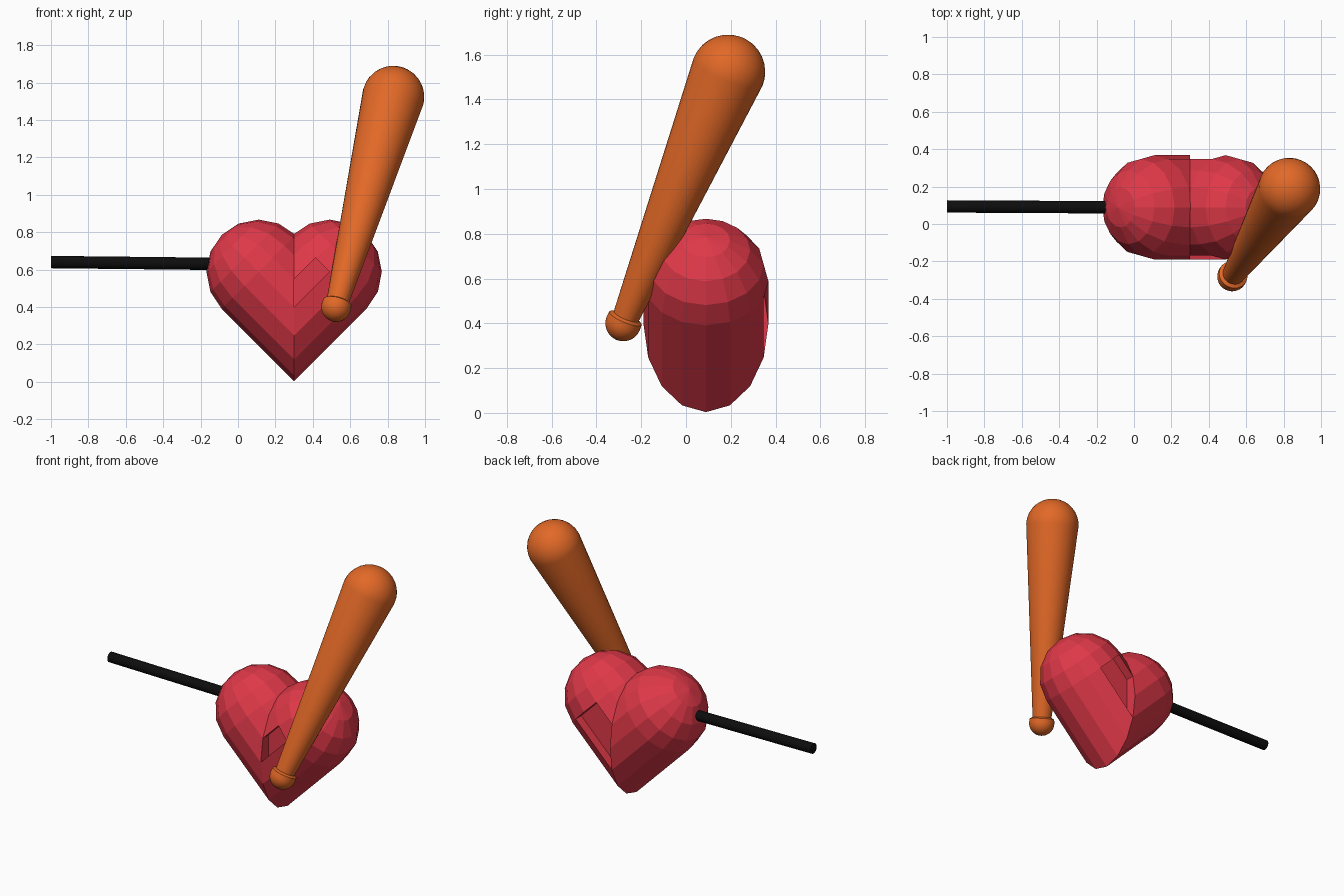
import bpy, bmesh, math
from mathutils import Vector

if "Cube" in bpy.data.objects:
    bpy.data.objects.remove(bpy.data.objects["Cube"])

def material(name, color):
    m = bpy.data.materials.new(name)
    m.diffuse_color = (*color, 1)
    m.use_nodes = True
    m.node_tree.nodes["Principled BSDF"].inputs["Base Color"].default_value = m.diffuse_color
    return m

RED = material("heart red", (0.74, 0.04, 0.065))
ORANGE = material("bat orange", (0.76, 0.14, 0.02))
BLACK = material("rod black", (0.004, 0.004, 0.004))

def finish(bm, name, mat, smooth=False):
    bmesh.ops.recalc_face_normals(bm, faces=bm.faces)
    me = bpy.data.meshes.new(name)
    bm.to_mesh(me)
    bm.free()
    ob = bpy.data.objects.new(name, me)
    bpy.context.collection.objects.link(ob)
    me.materials.append(mat)
    if smooth:
        bpy.ops.object.select_all(action='DESELECT')
        ob.select_set(True)
        bpy.context.view_layer.objects.active = ob
        bpy.ops.object.shade_smooth_by_angle(angle=math.radians(40))
    return ob

def revolve(name, start, end, profile, segs, mat):
    """Revolve (distance, radius) points around the line start-end."""
    start, end = Vector(start), Vector(end)
    axis = (end - start).normalized()
    turn = Vector((0, 0, 1)).rotation_difference(axis)
    bm = bmesh.new()
    rings = []
    for d, r in profile:
        if r < 1e-5:
            rings.append([bm.verts.new(start + axis * d)])
            continue
        rings.append([bm.verts.new(start + turn @ Vector((
            r * math.cos(2 * math.pi * i / segs),
            r * math.sin(2 * math.pi * i / segs), d))) for i in range(segs)])
    for a, b in zip(rings, rings[1:]):
        for i in range(segs):
            j = (i + 1) % segs
            quad = [a[i % len(a)], a[j % len(a)], b[j % len(b)], b[i % len(b)]]
            bm.faces.new(list(dict.fromkeys(quad)))
    return finish(bm, name, mat, True)

# Heart: two slanted round-ended tubes meeting on a mitre plane
CX, CY, R, N = 0.30, 0.089, 0.279, 16
Z_MITRE, SHIFT = 0.398, 0.19
H = math.sqrt(0.5)

def heart_half(bm, side, dents):
    def point(u, v, a):
        # u: along tube from dome centre, v: ring radius, a: angle from the front
        p = v * math.sin(a)
        return Vector((CX + side * (SHIFT + (u - p) * H),
                       CY - v * math.cos(a),
                       Z_MITRE + SHIFT + (u + p) * H))
    angles = [2 * math.pi * i / N for i in range(N)]
    # mitre ring lies on x = CX
    rings = [[bm.verts.new((CX, CY - R * math.cos(a),
                            Z_MITRE + R * math.sin(a) / H)) for a in angles]]
    for k in range(4):
        t = math.radians(22.5 * k)
        rings.append([bm.verts.new(point(R * math.sin(t), R * math.cos(t), a))
                      for a in angles])
    pole = bm.verts.new(point(R, 0, 0))
    tube = []
    for k in range(4):
        for i in range(N):
            j = (i + 1) % N
            f = bm.faces.new((rings[k][i], rings[k][j],
                              rings[k + 1][j], rings[k + 1][i]))
            if k == 0:
                tube.append(f)
    for i in range(N):
        bm.faces.new((rings[4][i], rings[4][(i + 1) % N], pole))
    # sunken flat slots along the tube
    for strips, depth_y in dents:
        geom = bmesh.ops.extrude_face_region(bm, geom=[tube[i] for i in strips])["geom"]
        for v in geom:
            if isinstance(v, bmesh.types.BMVert):
                v.co.y = depth_y
        bmesh.ops.delete(bm, geom=[tube[i] for i in strips], context='FACES_ONLY')

bm = bmesh.new()
heart_half(bm, -1, [])
heart_half(bm, 1, [([0], -0.11), ([7, 8], 0.287)])
bmesh.ops.remove_doubles(bm, verts=bm.verts, dist=1e-4)
finish(bm, "heart", RED)

# Bat: half-round knob, tapered shaft, round tip
KNOB, TIP = (0.525, -0.28, 0.40), (0.83, 0.188, 1.523)
L = (Vector(TIP) - Vector(KNOB)).length
quarter = [math.radians(90 * i / 8) for i in range(9)]
profile = [(-0.08 * math.cos(t), 0.08 * math.sin(t)) for t in quarter]
profile += [(0.025, 0.078), (0.035, 0.06)]
profile += [(L + 0.166 * math.sin(t), 0.166 * math.cos(t)) for t in quarter]
revolve("bat", KNOB, TIP, profile, 32, ORANGE)

# Rod sticking out of the side of the heart
revolve("rod", (-1.0, 0.094, 0.64), (0.1, 0.088, 0.628),
        [(0, 0), (0, 0.033), (1.1, 0.033), (1.1, 0)], 16, BLACK)
